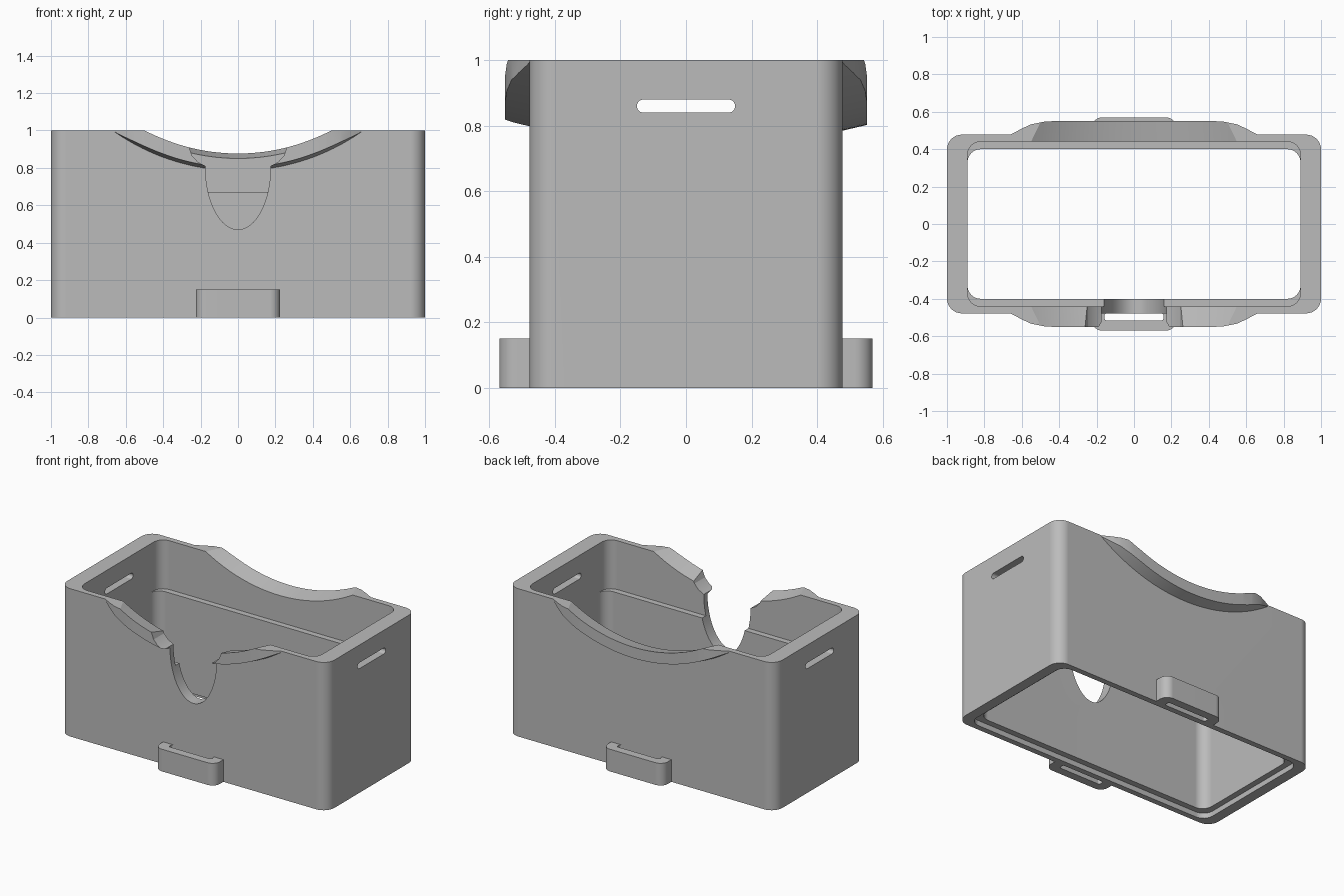
import bpy, bmesh, math
from mathutils import Matrix

cube = bpy.data.objects.get("Cube")
if cube:
    bpy.data.objects.remove(cube, do_unlink=True)

grey = bpy.data.materials.new("plain grey")
grey.use_nodes = True
colour = (0.5, 0.5, 0.5, 1)
grey.diffuse_color = colour
grey.node_tree.nodes["Principled BSDF"].inputs["Base Color"].default_value = colour

WALL = 0.478        # outer half depth of the box
ARC_Z = 1.9375      # axis height of the scooped rims


def make_object(name, bm):
    bmesh.ops.recalc_face_normals(bm, faces=bm.faces)
    mesh = bpy.data.meshes.new(name)
    bm.to_mesh(mesh)
    bm.free()
    mesh.materials.append(grey)
    obj = bpy.data.objects.new(name, mesh)
    bpy.context.collection.objects.link(obj)
    return obj


def prism(name, points, low, high, axis="Z"):
    """Extrude a flat outline along one axis."""
    place = {"X": lambda a, b, t: (t, a, b),
             "Y": lambda a, b, t: (a, t, b),
             "Z": lambda a, b, t: (a, b, t)}[axis]
    bm = bmesh.new()
    ends = [[bm.verts.new(place(a, b, t)) for a, b in points] for t in (low, high)]
    for ring in ends:
        bm.faces.new(ring)
    for i in range(len(points)):
        j = (i + 1) % len(points)
        bm.faces.new((ends[0][i], ends[0][j], ends[1][j], ends[1][i]))
    return make_object(name, bm)


def rounded(half_a, half_b, radius, mid_a=0, mid_b=0, steps=8):
    """Outline of a rectangle with round corners."""
    outline = []
    for k, (sa, sb) in enumerate(((1, 1), (-1, 1), (-1, -1), (1, -1))):
        for i in range(steps + 1):
            t = math.pi / 2 * (k + i / steps)
            outline.append((mid_a + sa * (half_a - radius) + radius * math.cos(t),
                            mid_b + sb * (half_b - radius) + radius * math.sin(t)))
    return outline


def frustum(name, side, near, far, radius_at):
    """Cone slice lying along y, on the front or back side."""
    low, high = sorted((side * near, side * far))
    bm = bmesh.new()
    bmesh.ops.create_cone(bm, cap_ends=True, segments=192, depth=high - low,
                          radius1=radius_at(abs(low)), radius2=radius_at(abs(high)))
    move = Matrix.Translation((0, (low + high) / 2, ARC_Z)) @ Matrix.Rotation(-math.pi / 2, 4, "X")
    bm.transform(move)
    return make_object(name, bm)


def combine(target, tool, operation):
    mod = target.modifiers.new("combine", "BOOLEAN")
    mod.operation, mod.solver, mod.object = operation, "EXACT", tool
    bpy.context.view_layer.objects.active = target
    bpy.ops.object.modifier_apply(modifier=mod.name)
    bpy.data.objects.remove(tool, do_unlink=True)


# Outer box
body = prism("open_box", rounded(1, WALL, 0.08), 0, 1)

for side in (-1, 1):
    # Curved lip standing out below the scooped rim
    half = [(0.68, 0.45), (0.68, 0.47), (0.66, WALL), (0.6, 0.51),
            (0.55, 0.533), (0.48, 0.547), (0.4, 0.552)]
    plan = half + [(-x, y) for x, y in reversed(half)]
    lip = prism("lip", [(x, side * y) for x, y in plan], 0.7, 1)
    lip_cone = frustum("lip_cone", side, 0.42, 0.62, lambda y: 1.1525 - 0.235 * (y - WALL))
    combine(lip, lip_cone, "INTERSECT")
    combine(body, lip, "UNION")
    # Strap loop at the foot of the wall
    loop = prism("strap_loop", rounded(0.225, 0.0825, 0.055, 0, side * 0.4875), 0, 0.15)
    combine(body, loop, "UNION")

# Cavity: wide above the ledge, narrower below, with a rebate underneath
combine(body, prism("upper_cavity", rounded(0.89, 0.44, 0.07), 0.67, 1.2), "DIFFERENCE")
combine(body, prism("lower_cavity", rounded(0.89, 0.40, 0.07), -0.2, 0.8), "DIFFERENCE")
combine(body, prism("base_rebate", rounded(0.93, 0.44, 0.07), -0.2, 0.035), "DIFFERENCE")

for side in (-1, 1):
    # Scooped rim and the loop slot
    scoop = frustum("scoop", side, 0.41, 0.65, lambda y: 1.087 - 0.235 * (y - 0.44))
    combine(body, scoop, "DIFFERENCE")
    slot = prism("loop_slot", rounded(0.158, 0.0185, 0.012, 0, side * 0.4965), -0.1, 0.3)
    combine(body, slot, "DIFFERENCE")
    # Long slot through each end wall
    low, high = sorted((side * 0.8, side * 1.1))
    combine(body, prism("end_slot", rounded(0.15, 0.02, 0.0199, 0, 0.86), low, high, "X"), "DIFFERENCE")

# Thumb notch in the front wall, flared at the top
notch = [(-0.175 * math.cos(math.pi * i / 32), 0.81 - 0.34 * math.sin(math.pi * i / 32))
         for i in range(33)]
flare = [(0.215, 0.832), (0.245, 0.865), (0.262, 0.91), (0.262, 1.2)]
notch += flare + [(-x, z) for x, z in reversed(flare)]
combine(body, prism("thumb_notch", notch, -0.7, -0.3, "Y"), "DIFFERENCE")

# Smooth rounds, crisp edges
bpy.ops.object.select_all(action="DESELECT")
body.select_set(True)
bpy.context.view_layer.objects.active = body
bpy.ops.object.shade_smooth_by_angle(angle=math.radians(20))
weighted = body.modifiers.new("even shading", "WEIGHTED_NORMAL")
weighted.keep_sharp = True
